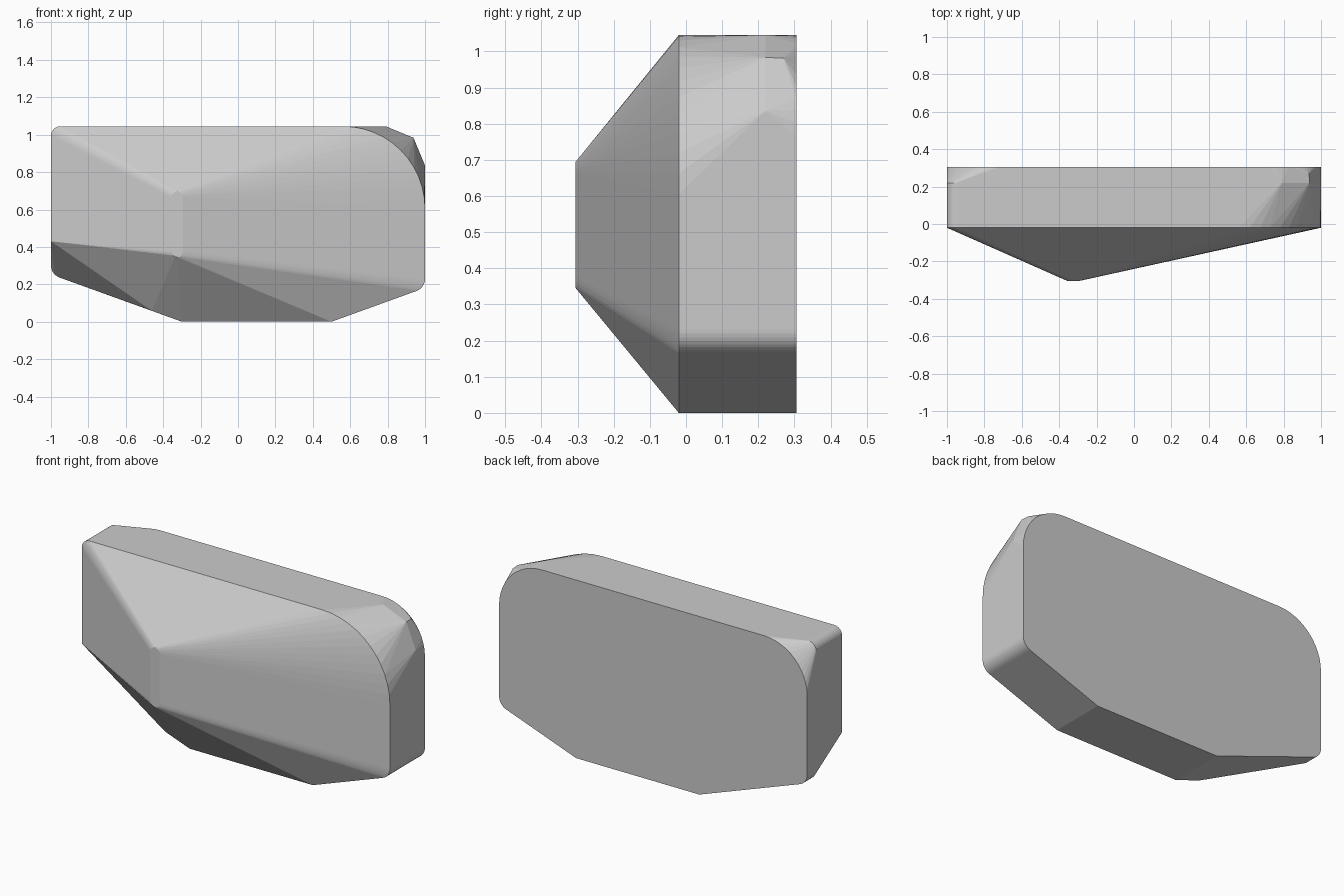
import bpy, bmesh
from math import sin, cos, radians

cube = bpy.data.objects.get("Cube")
if cube:
    bpy.data.objects.remove(cube, do_unlink=True)

TOP = 1.045
RIM_Y, MID_Y, BACK_Y, TIP_Y = -0.02, 0.22, 0.305, -0.305


def arc(x, z, r, start, end, steps):
    """Points (x, z) along a circular arc, angles in degrees."""
    angles = [radians(start + (end - start) * i / steps) for i in range(steps + 1)]
    return [(x + r * cos(a), z + r * sin(a)) for a in angles]


def top_corner(side, r, steps):
    """Rounded upper corner; side is +1 or -1 along x."""
    return [(side * px, pz) for px, pz in arc(1 - r, TOP - r, r, 0, 90, steps)]


# Shared lower corners and base edge
lower_right = arc(0.93, 0.23, 0.07, 0, -70, 8)
lower_left = arc(-0.93, 0.302, 0.07, 180, 250, 8)
base = [(-0.3, 0), (0.5, 0)]

# Cross-sections from the front ridge to the flat back
ridge = arc(-0.325, 0.665, 0.03, 0, 180, 8) + arc(-0.325, 0.375, 0.03, 180, 360, 8)
rim = (top_corner(1, 0.44, 12) + top_corner(-1, 0.05, 6)
       + [(-1, 0.43), (-0.46, 0.058)] + base + lower_right)
middle = (top_corner(1, 0.21, 2) + top_corner(-1, 0.05, 6)
          + lower_left + base + lower_right)
shoulder = [(0.936, 0.981)]
back = (top_corner(1, 0.28, 12) + top_corner(-1, 0.28, 12)
        + lower_left + base + lower_right)

# Faceted body wrapped around the sections
bm = bmesh.new()
for section, y in ((ridge, TIP_Y), (rim, RIM_Y), (middle, MID_Y),
                   (shoulder, 0.27), (back, BACK_Y)):
    for x, z in section:
        bm.verts.new((x, y, z))
bmesh.ops.remove_doubles(bm, verts=bm.verts, dist=0.0005)
hull = bmesh.ops.convex_hull(bm, input=bm.verts)
unused = {g for g in hull["geom_interior"] + hull["geom_unused"]
          if isinstance(g, bmesh.types.BMVert)}
bmesh.ops.delete(bm, geom=list(unused), context="VERTS")
bmesh.ops.dissolve_limit(bm, angle_limit=radians(0.3), verts=bm.verts, edges=bm.edges)
bmesh.ops.recalc_face_normals(bm, faces=bm.faces)

mesh = bpy.data.meshes.new("faceted_body")
bm.to_mesh(mesh)
bm.free()
body = bpy.data.objects.new("faceted_body", mesh)
bpy.context.collection.objects.link(body)

# Plain grey finish
grey = bpy.data.materials.new("light_grey")
grey.use_nodes = True
colour = (0.6, 0.6, 0.6, 1)
grey.diffuse_color = colour
grey.node_tree.nodes["Principled BSDF"].inputs["Base Color"].default_value = colour
mesh.materials.append(grey)
